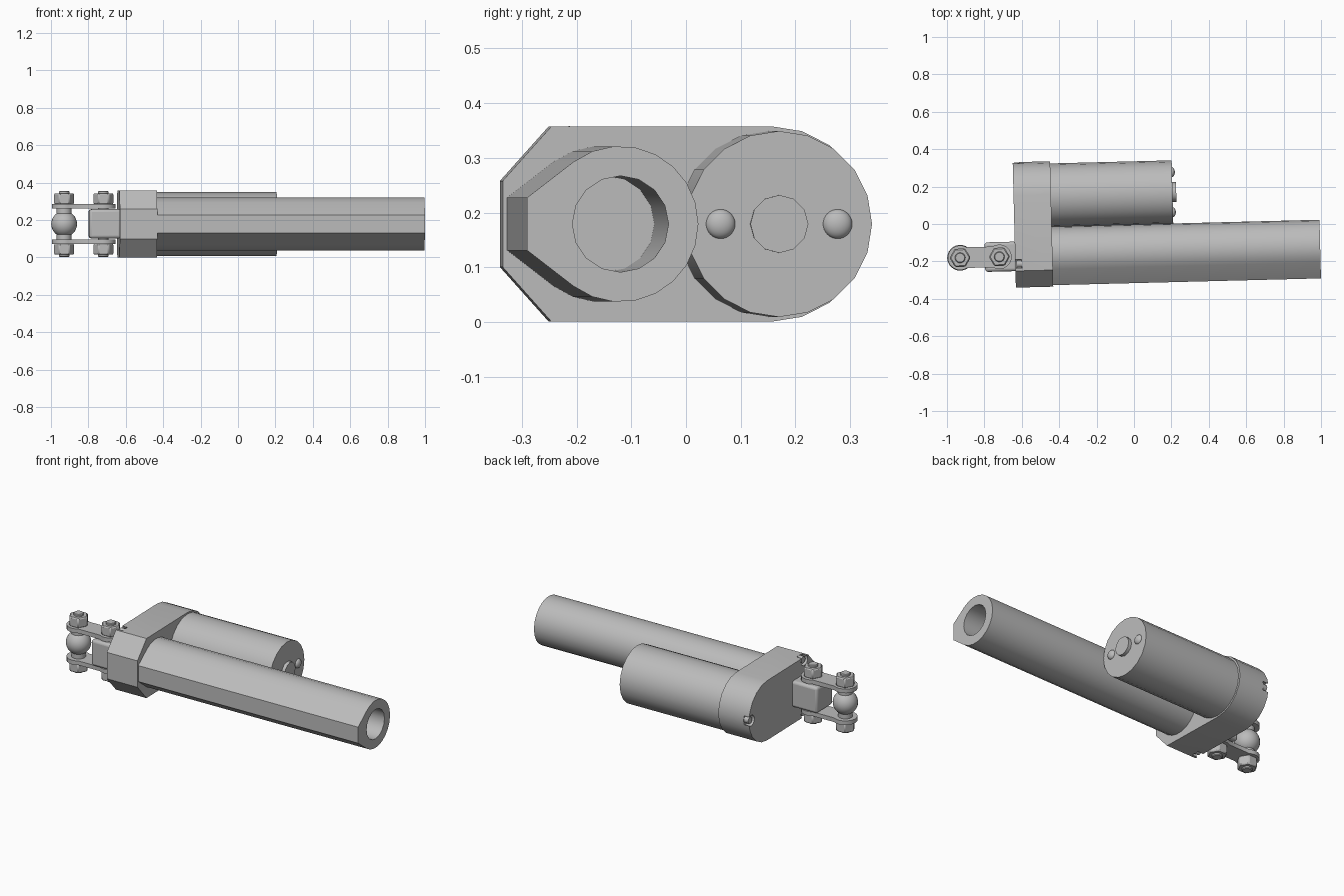
import bpy, bmesh
from math import cos, sin, pi, radians
from mathutils import Matrix, Vector

if "Cube" in bpy.data.objects:
    bpy.data.objects.remove(bpy.data.objects["Cube"])

TILT = radians(1.45)   # whole assembly is turned slightly about z
MID = 0.179            # height of every main axis

metal = bpy.data.materials.new("plain_grey")
metal.use_nodes = True
metal.diffuse_color = (0.5, 0.5, 0.5, 1)
metal.node_tree.nodes["Principled BSDF"].inputs["Base Color"].default_value = (0.5, 0.5, 0.5, 1)


def arc(cx, cy, r, start, end, steps):
    angles = [radians(start + (end - start) * i / steps) for i in range(steps + 1)]
    return [(cx + r * cos(a), cy + r * sin(a)) for a in angles]


def ring(cx, cy, r, n):
    return arc(cx, cy, r, 0, 360, n)[:-1]


def finish(name, bm, bevel=0, segments=1):
    bmesh.ops.recalc_face_normals(bm, faces=bm.faces)
    mesh = bpy.data.meshes.new(name)
    bm.to_mesh(mesh)
    bm.free()
    mesh.materials.append(metal)
    ob = bpy.data.objects.new(name, mesh)
    bpy.context.collection.objects.link(ob)
    ob.rotation_euler.z = TILT
    if bevel:
        mod = ob.modifiers.new("bevel", 'BEVEL')
        mod.width, mod.segments = bevel, segments
    return ob


def prism(name, points, axis, a, b, **kw):
    """Extrude a profile: (y, z) points along x, or (x, y) points along z."""
    bm = bmesh.new()
    place = (lambda p: (a, *p)) if axis == 'x' else (lambda p: (*p, a))
    face = bm.faces.new([bm.verts.new(place(p)) for p in points])
    out = bmesh.ops.extrude_face_region(bm, geom=[face])
    move = Vector((b - a, 0, 0)) if axis == 'x' else Vector((0, 0, b - a))
    bmesh.ops.translate(bm, vec=move, verts=[v for v in out["geom"] if isinstance(v, bmesh.types.BMVert)])
    return finish(name, bm, **kw)


def ball(name, centre, r, scale=(1, 1, 1)):
    bm = bmesh.new()
    m = Matrix.Translation(centre) @ Matrix.Diagonal((*scale, 1))
    bmesh.ops.create_uvsphere(bm, u_segments=24, v_segments=16, radius=r, matrix=m)
    return finish(name, bm)


def select(ob):
    bpy.ops.object.select_all(action='DESELECT')
    ob.select_set(True)
    bpy.context.view_layer.objects.active = ob


def cut(ob, cutter):
    mod = ob.modifiers.new("cut", 'BOOLEAN')
    mod.object, mod.solver = cutter, 'EXACT'
    bpy.context.view_layer.update()
    select(ob)
    bpy.ops.object.modifier_apply(modifier=mod.name)
    bpy.data.objects.remove(cutter)


parts = []

# Gearbox block: rounded at the back, chamfered at the front
outline = arc(0.168, MID, 0.1785, -90, 90, 10)
outline += [(-0.235, 0.3575), (-0.324, 0.258), (-0.324, 0.1), (-0.235, 0.0005)]
block = prism("gearbox_block", outline, 'x', -0.64, -0.44)
parts.append(block)

# Screws sitting in open recesses on the block's end face
for label, y, z in (("top", -0.198, 0.338), ("bottom", -0.198, 0.022), ("back", 0.325, MID)):
    cut(block, prism("recess_cutter", ring(y, z, 0.032, 16), 'x', -0.67, -0.605))
    parts.append(prism(label + "_screw", ring(y, z, 0.02, 12), 'x', -0.633, -0.6))

# Outer tube: round with a flat keel along the front, bored from the far end
tube_y = -0.145
keel = [(-0.316, MID - 0.048), (-0.316, MID + 0.048)]
profile = arc(tube_y, MID, 0.1425, -127, 127, 16) + keel[::-1]
tube = prism("outer_tube", profile, 'x', -0.45, 0.992)
cut(tube, prism("bore_cutter", ring(tube_y, MID, 0.088, 16), 'x', -0.03, 1.1))
parts.append(tube)

# Motor with end boss and two round studs
motor_y = 0.165
parts.append(prism("motor_body", ring(motor_y, MID, 0.17, 20), 'x', -0.45, 0.21))
parts.append(prism("motor_boss", ring(motor_y, MID, 0.053, 12), 'x', 0.2, 0.23))
for side, label in ((-1, "front"), (1, "back")):
    parts.append(ball(label + "_motor_stud", (0.208, motor_y + side * 0.107, MID), 0.027, (0.65, 1, 1)))

# Mounting lug with softened edges
link_y = -0.157
lug = [(-0.802, link_y - 0.079), (-0.63, link_y - 0.079), (-0.63, link_y + 0.079), (-0.802, link_y + 0.079)]
parts.append(prism("mounting_lug", lug, 'z', 0.102, 0.258, bevel=0.015, segments=3))

# Two link plates joining the lug and the ball joint
near_x, far_x = -0.724, -0.934
waist = 0.055
for label, side in (("upper", 1), ("lower", -1)):
    plate = arc(near_x, link_y, 0.066, -123, 123, 14) + arc(far_x, link_y, 0.066, 57, 303, 14)
    parts.append(prism(label + "_link_plate", plate, 'z', MID + side * 0.083, MID + side * 0.108))
    # Hex nuts on both pivots
    for x, end in ((near_x, "lug"), (far_x, "joint")):
        parts.append(prism(f"{label}_{end}_nut", ring(x, link_y, 0.056, 6), 'z',
                           MID + side * 0.106, MID + side * 0.164, bevel=0.006))

# Pivot bolts through both plates
for x, end in ((near_x, "lug"), (far_x, "joint")):
    parts.append(prism(end + "_bolt", ring(x, link_y, 0.028, 16), 'z', 0.003, 0.356, bevel=0.004))

# Ball joint with short collars
parts.append(ball("joint_ball", (far_x, link_y, MID), 0.069))
parts.append(prism("joint_collar", ring(far_x, link_y, 0.04, 20), 'z', MID - 0.085, MID + 0.085))

# Smooth shading with crisp edges
for ob in parts:
    select(ob)
    bpy.ops.object.shade_smooth_by_angle(angle=radians(32))
